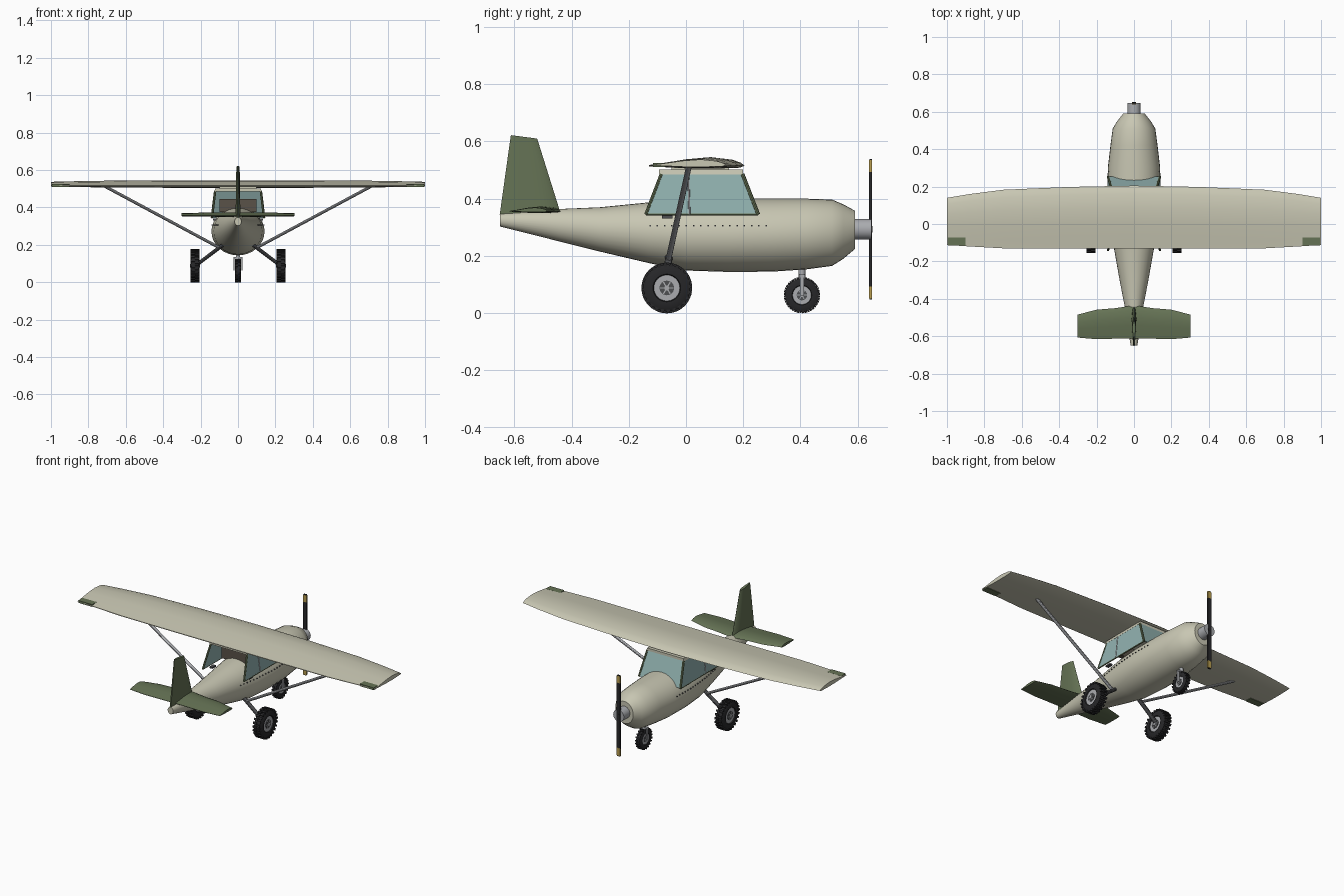
import bpy, bmesh, math
from mathutils import Vector

if "Cube" in bpy.data.objects:
    bpy.data.objects.remove(bpy.data.objects["Cube"], do_unlink=True)


def material(name, r, g, b):
    m = bpy.data.materials.new(name)
    m.use_nodes = True
    m.diffuse_color = (r, g, b, 1)
    m.node_tree.nodes["Principled BSDF"].inputs["Base Color"].default_value = (r, g, b, 1)
    return m


cream = material("cream paint", 0.58, 0.57, 0.45)
green = material("olive green paint", 0.13, 0.17, 0.09)
glass = material("teal glass", 0.29, 0.45, 0.44)
black = material("black rubber", 0.02, 0.02, 0.022)
steel = material("light steel", 0.40, 0.41, 0.43)
dark = material("dark steel", 0.075, 0.077, 0.082)
gold = material("yellow tip", 0.48, 0.34, 0.08)
brown = material("brown seat", 0.10, 0.085, 0.065)


def build(name, bm, mat, smooth=True):
    bmesh.ops.recalc_face_normals(bm, faces=bm.faces)
    me = bpy.data.meshes.new(name)
    bm.to_mesh(me)
    bm.free()
    ob = bpy.data.objects.new(name, me)
    bpy.context.collection.objects.link(ob)
    me.materials.append(mat)
    if smooth:
        bpy.ops.object.select_all(action='DESELECT')
        ob.select_set(True)
        bpy.context.view_layer.objects.active = ob
        bpy.ops.object.shade_smooth_by_angle(angle=math.radians(32))
    return ob


def loft(name, rings, mat, closed=False, smooth=True):
    """Skin a list of rings; closed joins last to first, otherwise ends are capped."""
    bm = bmesh.new()
    vs = [[bm.verts.new(p) for p in ring] for ring in rings]
    n = len(vs[0])
    pairs = list(zip(vs, vs[1:])) + ([(vs[-1], vs[0])] if closed else [])
    for a, b in pairs:
        for i in range(n):
            bm.faces.new((a[i], a[(i + 1) % n], b[(i + 1) % n], b[i]))
    if not closed:
        bm.faces.new(vs[0])
        bm.faces.new(vs[-1])
    return build(name, bm, mat, smooth)


def circle(n):
    return [(math.cos(2 * math.pi * i / n), math.sin(2 * math.pi * i / n)) for i in range(n)]


def rod(name, a, b, r, mat, n=12, flat=1.0):
    a, b = Vector(a), Vector(b)
    d = (b - a).normalized()
    u = d.orthogonal().normalized() if abs(d.y) > 0.9 else d.cross(Vector((0, 1, 0))).normalized()
    v = d.cross(u)
    return loft(name, [[p + u * c * r * flat + v * s * r for c, s in circle(n)] for p in (a, b)], mat)


def add_box(bm, centre, size, turn=0):
    """Box spun about the x axis by turn."""
    x, y, z = (s / 2 for s in size)
    c, s = math.cos(turn), math.sin(turn)
    rows = [[bm.verts.new(Vector(centre) + Vector((i, j * c - k * s, j * s + k * c)))
             for j, k in ((-y, -z), (y, -z), (y, z), (-y, z))] for i in (-x, x)]
    for k in range(4):
        bm.faces.new((rows[0][k], rows[0][(k + 1) % 4], rows[1][(k + 1) % 4], rows[1][k]))
    for row in rows:
        bm.faces.new(row)


def box(name, centre, size, mat):
    bm = bmesh.new()
    add_box(bm, centre, size)
    return build(name, bm, mat, False)


def plate(name, pts, thick, mat):
    """Thin panel from a flat outline, centred on the outline."""
    pts = [Vector(p) for p in pts]
    n = (pts[1] - pts[0]).cross(pts[2] - pts[0]).normalized() * thick / 2
    return loft(name, [[p - n for p in pts], [p + n for p in pts]], mat, smooth=False)


# Fuselage: y, half width, bottom, top
stations = [(-.65, .018, .303, .347), (-.44, .05, .25, .364), (-.30, .077, .215, .37),
            (-.13, .107, .175, .387), (0, .13, .149, .398), (.15, .142, .144, .4),
            (.30, .14, .145, .4), (.42, .126, .153, .4), (.51, .114, .165, .397),
            (.55, .09, .19, .38), (.59, .058, .224, .358)]
loft("fuselage", [[(w * c, y, (lo + hi) / 2 + (hi - lo) / 2 * s) for c, s in circle(32)]
                  for y, w, lo, hi in stations], cream)

# Aerofoil outline: chord fraction from leading edge, height fraction
FOIL = [(0, .25), (.04, .52), (.13, .78), (.35, 1), (.6, .82), (.85, .48), (1, .3),
        (1, .2), (.6, .02), (.3, 0), (.05, .08)]


def foil(name, rows, mat):
    """Lifting surface; each row is x, leading y, trailing y, base z, thickness."""
    rows = [(-x, *r) for x, *r in reversed(rows) if x > 0] + rows
    return loft(name, [[(x, a + (b - a) * f, z + t * h) for f, h in FOIL]
                       for x, a, b, z, t in rows], mat)


foil("wing", [(0, .205, -.13, .505, .04), (.35, .198, -.13, .505, .04), (.7, .183, -.13, .507, .036),
              (.88, .16, -.12, .509, .031), (1, .14, -.112, .511, .026)], cream)
foil("tailplane", [(0, -.435, -.612, .35, .023), (.1, -.45, -.613, .35, .023),
                   (.2, -.458, -.616, .351, .021), (.303, -.485, -.607, .353, .016)], green)

# Upright fin with a symmetric section
half = [(0, 0), (.06, .6), (.3, 1), (.7, .7), (1, .3)]
section = half + [(f, -t) for f, t in reversed(half[1:])]
loft("fin", [[(t * w, a + (b - a) * f, z + slope * f) for f, t in section]
             for a, b, z, slope, w in ((-.44, -.651, .355, -.012, .013),
                                       (-.52, -.612, .61, .012, .009))], green)

# Cabin corners
base_z, top_z = .345, .486
low_x, high_x = .139, .122
rear_low, rear_high, front_low, front_high = -.14, -.086, .252, .197
loft("cabin_roof", [[(s * x, y, z) for s, y in ((-1, -.094), (1, -.094), (1, .2), (-1, .2))]
                    for x, z in ((.126, .485), (.122, .502))], cream, smooth=False)
plate("windscreen", [(-low_x, front_low, base_z), (low_x, front_low, base_z),
                     (high_x, front_high, top_z), (-high_x, front_high, top_z)], .006, glass)
box("seat_back", (0, .0, .41), (.2, .03, .07), brown)
box("wing_mount", (0, .05, .506), (.2, .2, .016), cream)

for side, s in (("left", 1), ("right", -1)):
    # Side window and its frame
    lo = [Vector((s * low_x, y, base_z)) for y in (rear_low, front_low)]
    hi = [Vector((s * high_x, y, top_z)) for y in (rear_high, front_high)]
    plate(side + "_side_window", [lo[0], lo[1], hi[1], hi[0]], .006, glass)
    rod(side + "_rear_post", lo[0], hi[0], .006, green, 8)
    rod(side + "_front_post", lo[1], hi[1], .007, green, 8)
    rod(side + "_lower_rail", lo[0], lo[1], .004, green, 8)
    rod(side + "_door_post", (s * (low_x + .002), .012, base_z),
        (s * (high_x + .002), .008, top_z), .004, steel, 8)
    box(side + "_door_handle", (s * .124, -.065, .336), (.02, .036, .009), dark)

    # Rivet line along the cabin side
    bm = bmesh.new()
    for i in range(17):
        y = -.125 + i * .0253
        w = next(a[1] + (b[1] - a[1]) * (y - a[0]) / (b[0] - a[0])
                 for a, b in zip(stations, stations[1:]) if a[0] <= y <= b[0])
        add_box(bm, (s * w * .97, y, .306), (.008, .005, .005))
    build(side + "_rivets", bm, dark, False)

    # Wing strut, undercarriage leg and wing tip patch
    rod(side + "_wing_strut", (s * .10, -.062, .185), (s * .71, .01, .512), .010, steel, 12, .8)
    rod(side + "_gear_leg", (s * .08, -.06, .2), (s * .215, -.067, .098), .013, dark, 12, .75)
    box(side + "_tip_patch", (s * .947, -.094, .5175), (.094, .042, .014), green)


def wheel(name, x, y, z, r, w, blocks):
    """Chunky tyre with tread blocks, pale rim and spoked hub on both sides."""
    prof = [(-.5, .55), (-.5, .8), (-.36, .93), (.36, .93), (.5, .8), (.5, .55), (.3, .48), (-.3, .48)]
    loft(name + "_tyre", [[(x + a * w, y + c * b * r, z + s * b * r) for a, b in prof]
                          for c, s in circle(32)], black, closed=True)
    bm = bmesh.new()
    for i in range(blocks):
        for side in (-1, 1):
            t = 2 * math.pi * (i + side * .25) / blocks
            add_box(bm, (x + side * w * .24, y + math.cos(t) * r * .93, z + math.sin(t) * r * .93),
                    (w * .46, r * .13, r * .15), t - math.pi / 2)
    build(name + "_tread", bm, black, False)
    for part, radius, width, mat in (("rim", .56, .8, steel), ("hub", .29, .9, dark),
                                     ("axle_cap", .1, 1.02, steel)):
        rod(name + "_" + part, (x - w * width / 2, y, z), (x + w * width / 2, y, z),
            r * radius, mat, 24)
    bm = bmesh.new()
    for c, s in circle(6):
        add_box(bm, (x, y + c * r * .17, z + s * r * .17), (w * .96, r * .2, r * .05), math.atan2(s, c))
    build(name + "_spokes", bm, steel, False)


wheel("left_main_wheel", .23, -.067, .088, .088, .05, 24)
wheel("right_main_wheel", -.23, -.067, .088, .088, .05, 24)
wheel("nose_wheel", 0, .405, .063, .063, .032, 20)

# Nose leg and fork
rod("nose_leg", (0, .405, .124), (0, .405, .18), .012, steel)
box("fork_bridge", (0, .405, .13), (.05, .022, .01), steel)
for side, s in (("left", 1), ("right", -1)):
    box(side + "_fork_arm", (s * .021, .405, .097), (.005, .014, .07), steel)

# Propeller
hub_z = .293
rod("propeller_hub", (0, .585, hub_z), (0, .648, hub_z), .036, steel, 24)
rod("propeller_bolt", (0, .64, hub_z), (0, .652, hub_z), .012, black, 16)
box("propeller_blades", (0, .645, hub_z), (.024, .011, .4), black)
for name, s in (("upper", 1), ("lower", -1)):
    box(name + "_blade_tip", (0, .645, hub_z + s * .2185), (.024, .011, .047), gold)
    box(name + "_blade_end", (0, .645, hub_z + s * .2435), (.018, .009, .004), black)
